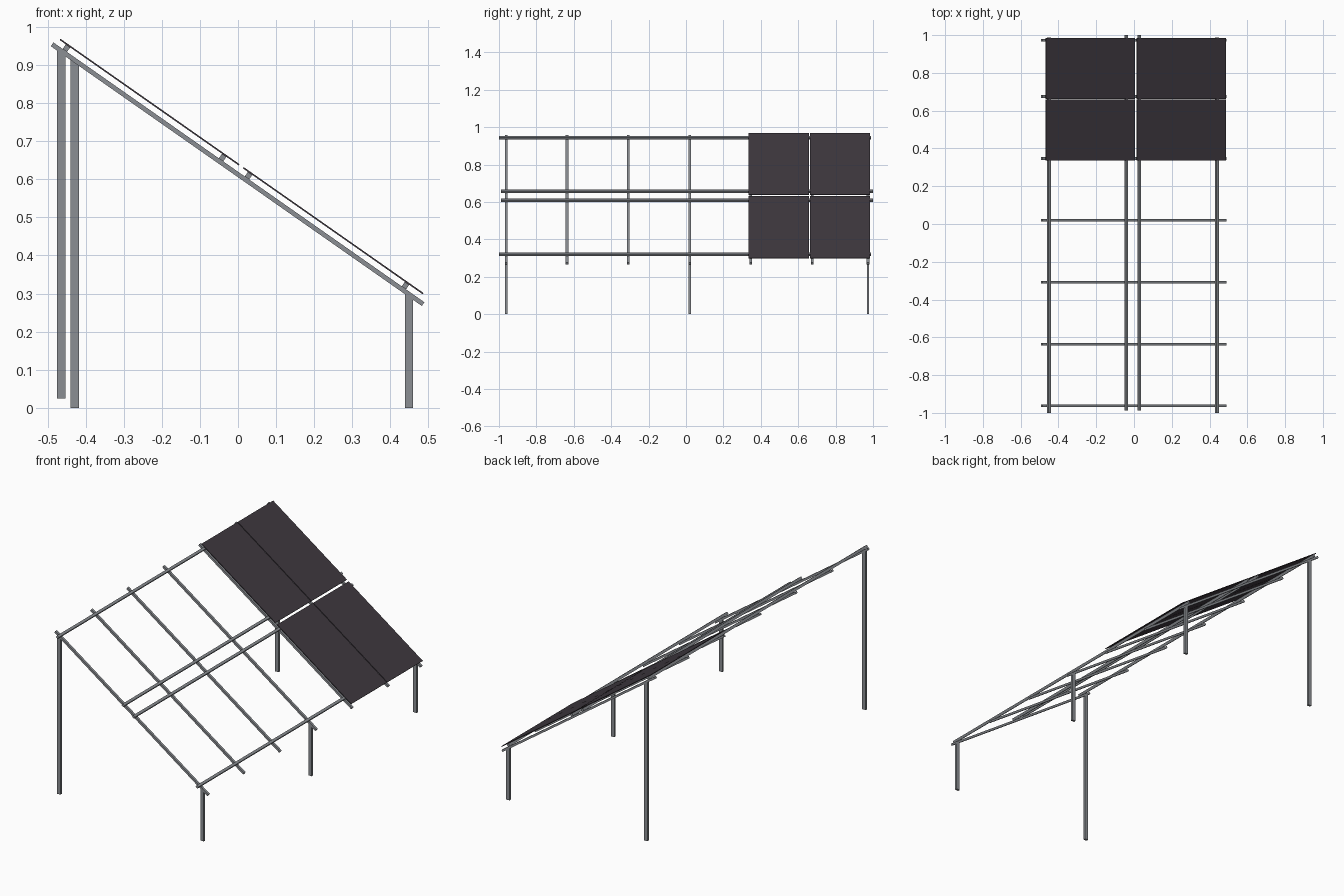
import bpy, bmesh, math
from mathutils import Matrix, Vector

if "Cube" in bpy.data.objects:
    bpy.data.objects.remove(bpy.data.objects["Cube"])

SLOPE = math.radians(35.0)
TILT = Matrix.Translation((0, 0, 0.6125)) @ Matrix.Rotation(SLOPE, 4, 'Y')


def material(name, rgb):
    m = bpy.data.materials.new(name)
    m.diffuse_color = (*rgb, 1)
    m.use_nodes = True
    m.node_tree.nodes["Principled BSDF"].inputs["Base Color"].default_value = m.diffuse_color
    return m


steel = material("steel grey", (0.26, 0.275, 0.295))
dark = material("dark panel", (0.05, 0.041, 0.051))


def box(name, lo, hi, mat, matrix=None, top_fn=None):
    """Box between two corners, optionally tilted or with a sloped top."""
    lo, hi = Vector(lo), Vector(hi)
    bm = bmesh.new()
    bmesh.ops.create_cube(bm, size=1)
    for v in bm.verts:
        is_top = v.co.z > 0
        v.co = Vector([(lo[i] + hi[i]) / 2 + v.co[i] * (hi[i] - lo[i]) for i in range(3)])
        if top_fn and is_top:
            v.co.z = top_fn(v.co.x)
    if matrix:
        bm.transform(matrix)
    me = bpy.data.meshes.new(name)
    bm.to_mesh(me)
    bm.free()
    me.materials.append(mat)
    ob = bpy.data.objects.new(name, me)
    bpy.context.collection.objects.link(ob)


def along(x):
    """Distance along the slope for a horizontal position."""
    return x / math.cos(SLOPE)


# sloping rafters
for y in (-0.962, -0.636, -0.308, 0.020, 0.347, 0.675, 0.973):
    box("rafter", (along(-0.488), y - 0.007, -0.006), (along(0.486), y + 0.007, 0.006), steel, TILT)

# long purlins lying on the rafters
for x, y0, y1 in ((-0.458, -1.0, 0.988), (-0.048, -0.988, 1.0),
                  (0.020, -0.988, 1.0), (0.432, -1.0, 0.988)):
    s = along(x)
    box("purlin", (s - 0.007, y0, 0.006), (s + 0.007, y1, 0.0205), steel, TILT)

# four thin panels
for x0, x1 in ((-0.480, -0.010), (0.001, 0.473)):
    for y0, y1 in ((0.335, 0.658), (0.663, 0.985)):
        box("solar_panel", (along(x0), y0, 0.0205), (along(x1), y1, 0.0245), dark, TILT)

# legs, tops cut to the roof slope
for name, x, y, z0 in (("tall_leg", -0.464, -0.962, 0.025), ("tall_leg", -0.429, 0.973, 0.0),
                       ("short_leg", 0.449, -0.962, 0.0), ("short_leg", 0.449, 0.020, 0.0),
                       ("short_leg", 0.449, 0.973, 0.0)):
    box(name, (x - 0.011, y - 0.0065, z0), (x + 0.011, y + 0.0065, 1), steel, None,
        lambda px: 0.6125 - px * math.tan(SLOPE))
